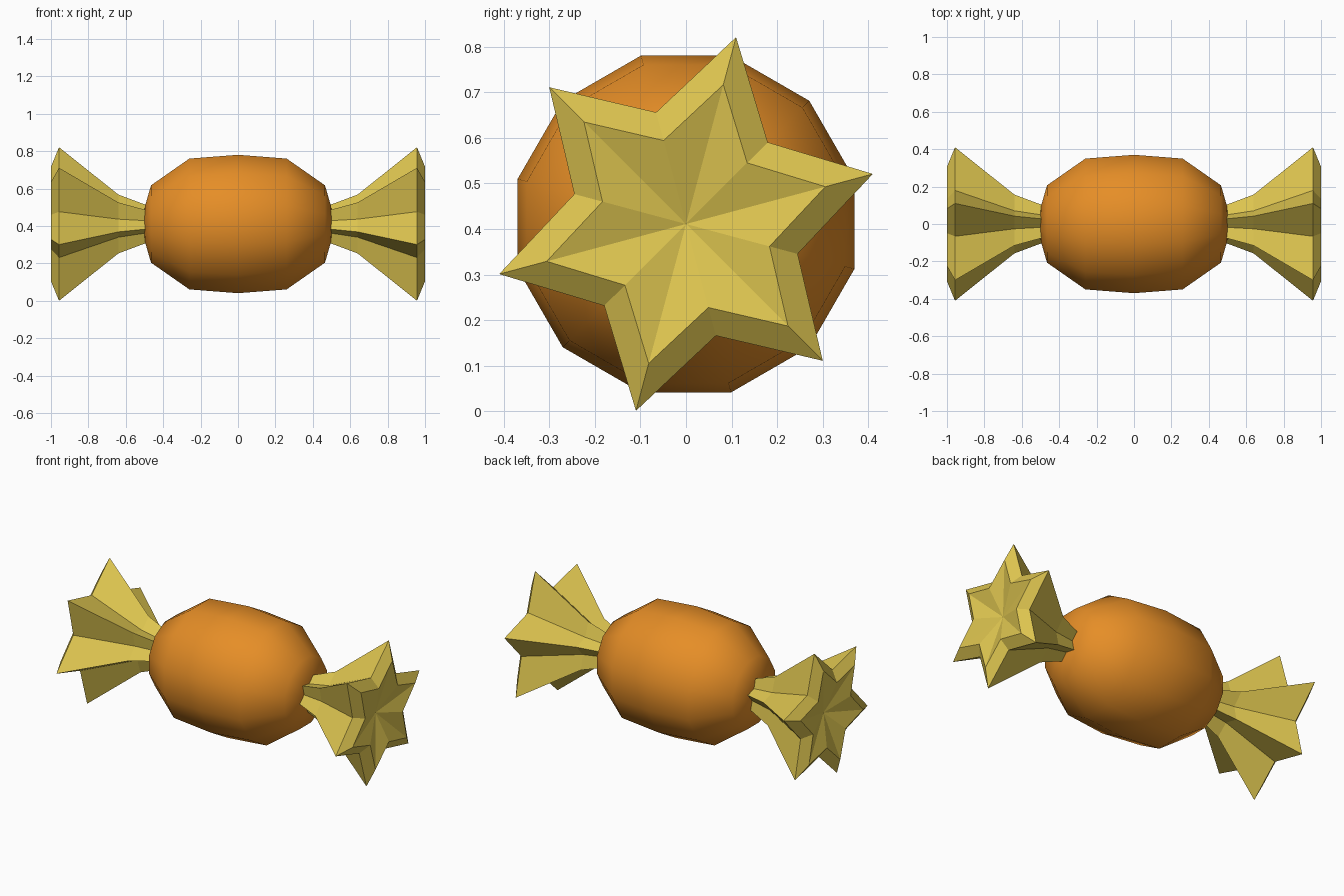
import bpy, bmesh
from math import sin, cos, radians

AXIS_Z = 0.411  # height of the sweet's long axis

cube = bpy.data.objects.get("Cube")
if cube:
    bpy.data.objects.remove(cube, do_unlink=True)


def make_material(name, color):
    mat = bpy.data.materials.new(name)
    mat.use_nodes = True
    mat.diffuse_color = color
    mat.node_tree.nodes["Principled BSDF"].inputs["Base Color"].default_value = color
    return mat


def loft(name, rings, sides, poles, mat, smooth=False, mirror=1):
    """Skin rings (x, even radius, odd radius) along x; close each end at a pole x."""
    bm = bmesh.new()
    loops = []
    for x, r_even, r_odd in rings:
        loop = []
        for i in range(sides):
            a = radians(15 + 360 * i / sides)
            r = r_odd if i % 2 else r_even
            loop.append(bm.verts.new((mirror * x, r * cos(a), r * sin(a))))
        loops.append(loop)
    for a, b in zip(loops, loops[1:]):
        for i in range(sides):
            j = (i + 1) % sides
            bm.faces.new((a[i], a[j], b[j], b[i]))
    for x, loop in zip(poles, (loops[0], loops[-1])):
        tip = bm.verts.new((mirror * x, 0, 0))
        for i in range(sides):
            bm.faces.new((tip, loop[i], loop[(i + 1) % sides]))
    bmesh.ops.recalc_face_normals(bm, faces=bm.faces)
    for f in bm.faces:
        f.smooth = smooth
    mesh = bpy.data.meshes.new(name)
    bm.to_mesh(mesh)
    bm.free()
    mesh.materials.append(mat)
    obj = bpy.data.objects.new(name, mesh)
    obj.location.z = AXIS_Z
    bpy.context.collection.objects.link(obj)
    return obj


orange = make_material("orange_wrapper", (0.79, 0.27, 0.02, 1))
yellow = make_material("yellow_foil", (0.73, 0.56, 0.08, 1))

# Rounded twelve-sided sweet
half = [(0.26, 0.362), (0.465, 0.214), (0.497, 0.1)]
profile = [(-x, r) for x, r in reversed(half)] + [(0, 0.383)] + half
loft("candy_body", [(x, r, r) for x, r in profile], 12, (-0.51, 0.51), orange, smooth=True)

# Pleated star-shaped twists: neck, flare, rim and a dished end
twist = [(0.49, 0.105, 0.068), (0.64, 0.163, 0.1),
         (0.957, 0.425, 0.254), (1.0, 0.317, 0.19)]
for name, side in (("left_twist", 1), ("right_twist", -1)):
    loft(name, twist, 12, (0.48, 0.942), yellow, mirror=side)
